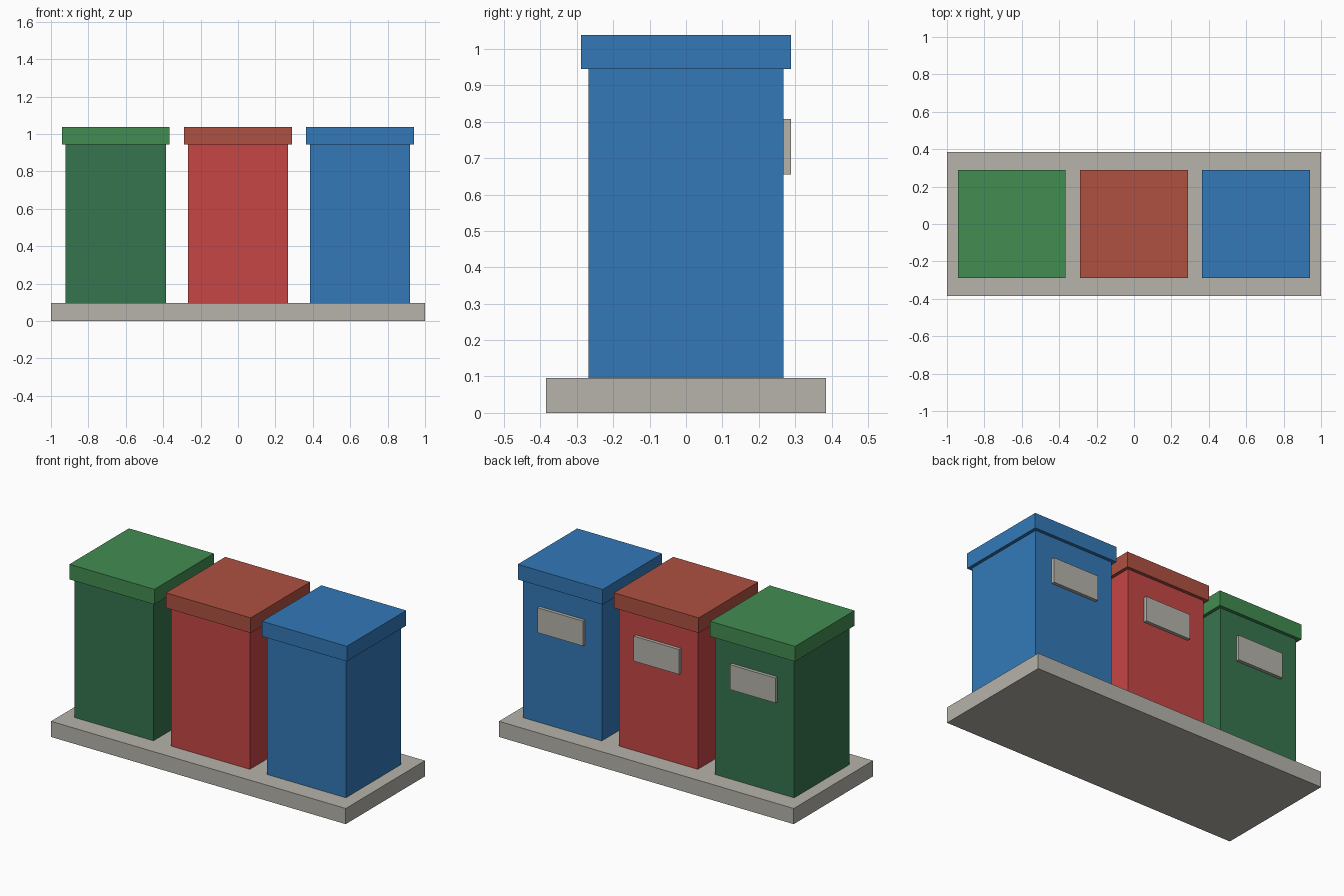
import bpy

if "Cube" in bpy.data.objects:
    bpy.data.objects.remove(bpy.data.objects["Cube"])


def material(name, rgb):
    """Flat material from 0-255 sRGB values, stored as linear."""
    m = bpy.data.materials.new(name)
    lin = [((c / 255 + 0.055) / 1.055) ** 2.4 for c in rgb]
    m.diffuse_color = (*lin, 1)
    m.use_nodes = True
    m.node_tree.nodes["Principled BSDF"].inputs["Base Color"].default_value = m.diffuse_color
    return m


def box(name, x, y, z, mat):
    """Box spanning the given (min, max) ranges."""
    spans = (x, y, z)
    bpy.ops.mesh.primitive_cube_add(size=1, location=[(a + b) / 2 for a, b in spans])
    ob = bpy.context.object
    ob.name = name
    ob.scale = [b - a for a, b in spans]
    bpy.ops.object.transform_apply(location=False, rotation=False, scale=True)
    ob.data.materials.append(mat)
    return ob


concrete = material("concrete grey", (183, 179, 171))
dark_green = material("dark green", (54, 117, 78))
light_green = material("light green", (66, 140, 81))
red = material("red", (198, 70, 70))
rust = material("rust red", (175, 81, 65))
blue = material("blue", (51, 121, 184))

BASE_TOP, LID_BOTTOM, LID_TOP = 0.096, 0.945, 1.038
BODY, LID, LABEL = 0.268, 0.288, 0.155  # half widths

# Ground slab
box("base_slab", (-1, 1), (-0.384, 0.384), (0, BASE_TOP), concrete)

# Three square bins, each with an overhanging lid and a label plate on the back
bins = [("green", -0.654, dark_green, light_green),
        ("red", 0.0, red, rust),
        ("blue", 0.652, blue, blue)]
for name, cx, body_mat, lid_mat in bins:
    box(name + "_bin_body", (cx - BODY, cx + BODY), (-BODY, BODY), (BASE_TOP, LID_BOTTOM), body_mat)
    box(name + "_bin_lid", (cx - LID, cx + LID), (-LID, LID), (LID_BOTTOM, LID_TOP), lid_mat)
    box(name + "_bin_label", (cx - LABEL, cx + LABEL), (BODY, LID), (0.655, 0.808), concrete)
